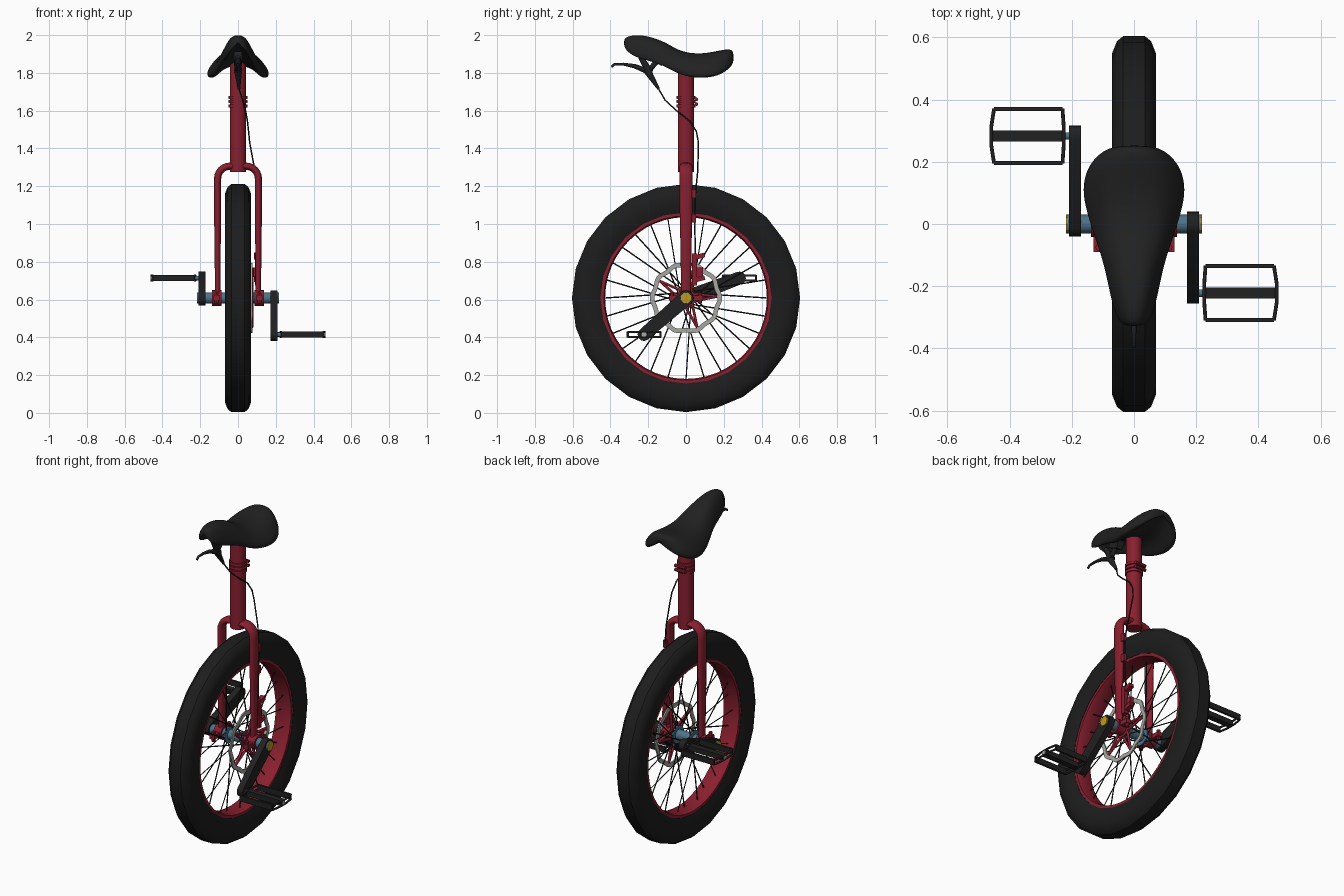
import bpy, bmesh
from math import sin, cos, pi, radians, atan2
from mathutils import Vector, Matrix

cube = bpy.data.objects.get("Cube")
if cube:
    bpy.data.objects.remove(cube)


def material(name, r, g, b):
    m = bpy.data.materials.new(name)
    m.use_nodes = True
    m.diffuse_color = (r, g, b, 1)
    m.node_tree.nodes["Principled BSDF"].inputs["Base Color"].default_value = (r, g, b, 1)
    return m


BLACK = material("soft black", .015, .015, .015)
RUBBER = material("tyre black", .012, .012, .012)
RED = material("deep red", .25, .014, .028)
BLUE = material("steel blue", .075, .17, .25)
GREY = material("light grey", .38, .38, .36)
GOLD = material("gold", .55, .32, .01)
HUB = Vector((0, 0, .608))


def finish(name, bm, mat, angle=35):
    bmesh.ops.recalc_face_normals(bm, faces=bm.faces)
    mesh = bpy.data.meshes.new(name)
    bm.to_mesh(mesh)
    bm.free()
    mesh.materials.append(mat)
    mesh.shade_smooth()
    mesh.set_sharp_from_angle(angle=radians(angle))
    obj = bpy.data.objects.new(name, mesh)
    bpy.context.collection.objects.link(obj)
    return obj


def box(name, centre, size, mat, tilt=0):
    bm = bmesh.new()
    place = Matrix.Translation(centre) @ Matrix.Rotation(radians(tilt), 4, 'X')
    bmesh.ops.create_cube(bm, size=1, matrix=place @ Matrix.Diagonal((*size, 1)))
    return finish(name, bm, mat)


def rod(name, a, b, r, mat, sides=16, r_end=None):
    a, b = Vector(a), Vector(b)
    bm = bmesh.new()
    turn = (b - a).to_track_quat('Z', 'Y').to_matrix().to_4x4()
    bmesh.ops.create_cone(bm, cap_ends=True, segments=sides, radius1=r,
                          radius2=r if r_end is None else r_end, depth=(b - a).length,
                          matrix=Matrix.Translation((a + b) / 2) @ turn)
    return finish(name, bm, mat)


def loft(name, rings, mat, closed=False, angle=35):
    """Skin a list of point rings; close the loop or cap the ends."""
    bm = bmesh.new()
    loops = [[bm.verts.new(p) for p in ring] for ring in rings]
    n = len(loops[0])
    for i in range(len(loops) - (not closed)):
        a, b = loops[i], loops[(i + 1) % len(loops)]
        for j in range(n):
            k = (j + 1) % n
            bm.faces.new((a[j], a[k], b[k], b[j]))
    if not closed:
        bm.faces.new(loops[0])
        bm.faces.new(loops[-1])
    return finish(name, bm, mat, angle)


def around(x, r, t):
    return HUB + Vector((x, r * cos(t), r * sin(t)))


def ring(name, profile, sides, mat, wave=0, waves=0):
    """Revolve an (x, radius) profile around the wheel axis."""
    rings = []
    for i in range(sides):
        t = 2 * pi * i / sides
        rings.append([around(x, r + wave * cos(waves * t), t) for x, r in profile])
    return loft(name, rings, mat, closed=True)


def wire(name, paths, radius, mat, taper=None, res=2):
    data = bpy.data.curves.new(name, 'CURVE')
    data.dimensions = '3D'
    data.bevel_depth, data.bevel_resolution = radius, res
    data.use_fill_caps = True
    for path in paths:
        s = data.splines.new('POLY')
        s.points.add(len(path) - 1)
        for i, p in enumerate(path):
            s.points[i].co = (*p, 1)
            s.points[i].radius = taper[i] if taper else 1
    data.materials.append(mat)
    obj = bpy.data.objects.new(name, data)
    bpy.context.collection.objects.link(obj)
    return obj


# Wheel: tyre, rim and hub
half = [(.035, .604), (.055, .588), (.07, .55), (.07, .5), (.054, .453)]
ring("tyre", half + [(-x, r) for x, r in reversed(half)], 24, RUBBER)
ring("rim", [(.052, .462), (.052, .435), (.03, .428), (-.03, .428), (-.052, .435), (-.052, .462)], 48, RED)
rod("axle", HUB - Vector((.214, 0, 0)), HUB + Vector((.214, 0, 0)), .03, BLUE)
for side, word in ((1, "left"), (-1, "right")):
    rod(word + "_hub_flange", around(side * .05, 0, 0), around(side * .06, 0, 0), .052, BLUE, 20)

# Spokes lean alternately forwards and backwards
spokes = []
COUNT = 28
for i in range(COUNT):
    t = 2 * pi * i / COUNT
    side = 1 if i % 2 else -1
    lean = .6 if i % 4 < 2 else -.6
    spokes.append([around(side * .055, .046, t + lean), around(side * .01, .432, t)])
wire("spokes", spokes, .0036, BLACK, res=0)

# Brake disc with its five-armed carrier
ring("brake_disc", [(.07, .187), (.078, .187), (.078, .163), (.07, .163)], 80, GREY, .005, 10)
for i in range(5):
    t = radians(75 + 72 * i)
    for lean in (-.45, .45):
        wire("disc_carrier_arm", [[around(.074, .045, t + lean), around(.074, .165, t)]], .008, RED, res=1)
rod("disc_carrier_core", around(.066, 0, 0), around(.082, 0, 0), .05, RED, 20)

# Fork: legs joined by a rounded crown, oval in section
arm = [(.107, .63), (.108, .85), (.108, 1.1)]
arm += [(.043 + .065 * cos(a * pi / 12), 1.24 + .066 * sin(a * pi / 12)) for a in range(7)]
path = [(x, 0, z) for x, z in arm] + [(-x, 0, z) for x, z in reversed(arm)]
thick = [.75, .85] + [1] * (len(arm) - 2)
fork = wire("fork", [path], .02, RED, thick + thick[::-1], 3)
fork.scale.y = 1.7

# Bearing clamps at the fork ends
for side, word in ((1, "left"), (-1, "right")):
    rod(word + "_bearing_housing", around(side * .088, 0, 0), around(side * .138, 0, 0), .042, RED)
    box(word + "_clamp_ears", around(side * .113, 0, 0), (.034, .18, .026), RED)
    for y in (-.075, .075):
        foot = around(side * .113, 0, 0) + Vector((0, y, 0))
        rod(word + "_clamp_bolt", foot - Vector((0, 0, .03)), foot + Vector((0, 0, .03)), .011, RED, 8)

# Seat tube and clamp collar
rod("seat_tube", (0, 0, 1.275), (0, 0, 1.86), .043, RED, 24)
for z in (1.625, 1.648, 1.67):
    rod("collar_band", (0, 0, z - .008), (0, 0, z + .008), .05, RED, 24)
for z in (1.635, 1.66):
    rod("collar_bolt", (-.035, .055, z), (.035, .055, z), .01, RED, 8)

# Brake caliper mount and cable clips on the left leg
box("caliper_mount", (.104, .045, .76), (.028, .026, .17), RED)
for z in (.71, .83):
    box("caliper_tab", (.1, .075, z), (.028, .05, .024), RED, 15)
box("caliper_body", (.088, .07, .745), (.022, .04, .05), RED)
for z in (1.16, 1.03):
    box("cable_clip", (.108, .042, z), (.02, .022, .045), RED)

# Cranks and pedals
def crank(word, side, y, z):
    end = Vector((side * .19, y, z))
    hub = HUB + Vector((side * .19, 0, 0))
    aim = atan2(end.z - hub.z, end.y - hub.y)
    outline = []
    for centre, r, start in ((end, .034, aim - pi / 2), (hub, .04, aim + pi / 2)):
        for i in range(9):
            t = start + pi * i / 8
            outline.append(centre + Vector((0, r * cos(t), r * sin(t))))
    loft(word + "_crank", [[p + Vector((d, 0, 0)) for p in outline] for d in (-.019, .019)], BLACK)
    rod(word + "_axle_cap", around(side * .208, 0, 0), around(side * .218, 0, 0), .03, GOLD, 8)

    def at(x, dy=0, dz=0):
        return Vector((side * x, y + dy, z + dz))
    rod(word + "_pedal_spindle", at(.2), at(.24), .012, BLUE)
    box(word + "_pedal_core", at(.342), (.234, .036, .03), BLACK)
    rod(word + "_pedal_end_cap", at(.455), at(.463), .014, GREY)
    for dy in (-.087, .087):
        box(word + "_pedal_side", at(.34, dy), (.22, .012, .034), BLACK)
    for dz in (-.013, .013):
        for x, bow in ((.23, -.004), (.45, .009)):
            wire(word + "_pedal_end", [[at(x, -.088, dz), at(x + bow, -.03, dz),
                                        at(x + bow, .03, dz), at(x, .088, dz)]], .006, BLACK, res=1)


crank("left", 1, -.222, .415)
crank("right", -1, .283, .714)

# Saddle: arched section lofted from nose to tail (y, half width, top, bottom)
stations = [(-.328, .02, 1.975, 1.945), (-.318, .045, 1.99, 1.92), (-.27, .066, 2.003, 1.885),
            (-.2, .08, 1.996, 1.868), (-.11, .1, 1.965, 1.838), (-.04, .125, 1.918, 1.795),
            (.04, .15, 1.902, 1.776), (.11, .164, 1.905, 1.776), (.18, .15, 1.92, 1.79),
            (.23, .108, 1.928, 1.825), (.253, .06, 1.915, 1.855)]
right = [(.35, .98), (.66, .82), (.88, .52), (1.04, .2), (1, -.02), (.84, -.03), (.68, .15), (.4, .42)]
section = [(0, 1)] + right + [(0, .5)] + [(-u, v) for u, v in reversed(right)]
saddle = loft("saddle", [[(u * w, y, low + v * (top - low)) for u, v in section]
                         for y, w, top, low in stations], BLACK, angle=180)
saddle.modifiers.new("Smooth", 'SUBSURF').levels = 2
saddle.modifiers["Smooth"].render_levels = 2

# Brake lever under the saddle nose, and its cable
box("lever_bracket", (0, -.15, 1.875), (.04, .075, .05), BLACK, -25)
rod("lever_body", (0, -.24, 1.885), (0, -.19, 1.8), .014, BLACK, 12, .02)
rod("lever_strut", (0, -.15, 1.865), (0, -.2, 1.81), .014, BLACK, 12)
rod("lever_barrel", (0, -.21, 1.82), (.005, -.145, 1.715), .022, BLACK, 12, .007)
blade = [(-.395, 1.832), (-.38, 1.845), (-.33, 1.846), (-.27, 1.835), (-.22, 1.815), (-.19, 1.795)]
wire("lever_blade", [[(0, y, z) for y, z in blade]], .013, BLACK, [.5, .5, .6, .9, 1.1, 1.2])
wire("brake_cable", [[(.005, -.145, 1.715), (.025, -.11, 1.655), (.04, -.05, 1.6), (.05, .02, 1.545),
                      (.056, .055, 1.49), (.062, .066, 1.43), (.09, .062, 1.28), (.106, .05, 1.16),
                      (.106, .046, 1.0), (.1, .05, .84)]], .004, BLACK)
